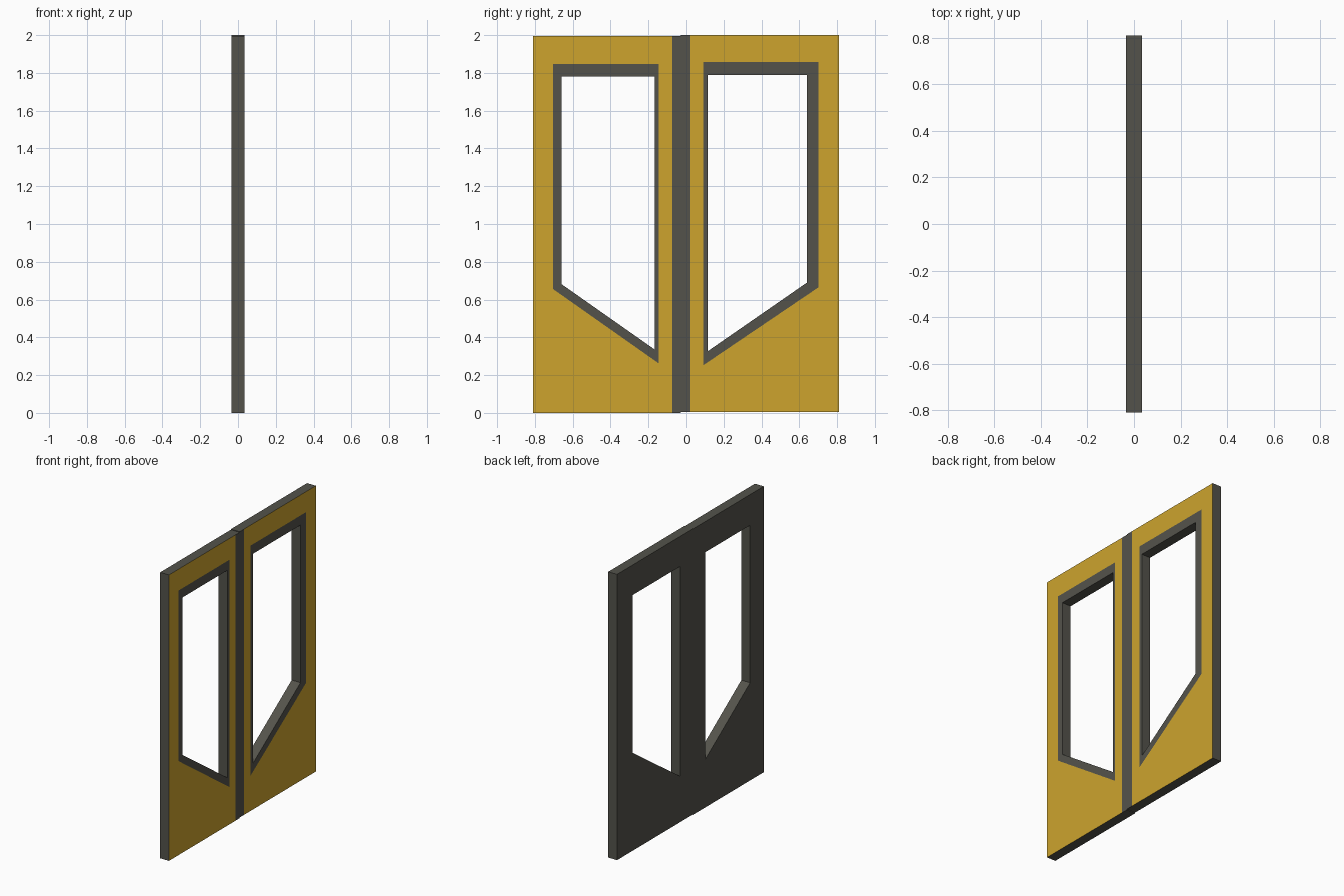
import bpy, bmesh

if "Cube" in bpy.data.objects:
    bpy.data.objects.remove(bpy.data.objects["Cube"])

def material(name, rgb):
    m = bpy.data.materials.new(name)
    m.diffuse_color = (*rgb, 1)
    m.use_nodes = True
    m.node_tree.nodes["Principled BSDF"].inputs["Base Color"].default_value = m.diffuse_color
    return m

YELLOW = material("yellow paint", (0.61, 0.372, 0.027))
DARK = material("dark grey rubber", (0.088, 0.086, 0.071))
X = 0.034  # half thickness

def door_leaf(name, panel, strip_edge, frame, hole):
    """Loops are four (y, z) corners: outer bottom, inner bottom, inner top, outer top."""
    bm = bmesh.new()

    def loop(pts, x):
        return [bm.verts.new((x, y, z)) for y, z in pts]

    def face(vs, mat=1):
        bm.faces.new(vs).material_index = mat

    def ring(a, b, mat=1, skip=()):
        for i in range(4):
            if i not in skip:
                j = (i + 1) % 4
                face((a[i], a[j], b[j], b[i]), mat)

    po, pf, ph = loop(panel, X), loop(frame, X), loop(hole, X)
    bo, bh = loop(panel, -X), loop(hole, -X)
    ring(po, pf, 0)              # yellow panel
    ring(pf, ph)                 # dark window border
    ring(ph, bh)                 # window reveal
    ring(bo, bh)                 # back
    ring(po, bo, skip=(1,))      # outer edges

    # dark seal strip along the meeting edge
    edge = [(strip_edge, panel[1][1]), (strip_edge, panel[2][1])]
    sf, sb = loop(edge, X), loop(edge, -X)
    face((po[1], sf[0], sf[1], po[2]))
    face((bo[1], sb[0], sb[1], bo[2]))
    face((po[1], sf[0], sb[0], bo[1]))
    face((po[2], sf[1], sb[1], bo[2]))
    face((sf[0], sf[1], sb[1], sb[0]))

    bmesh.ops.recalc_face_normals(bm, faces=bm.faces)
    me = bpy.data.meshes.new(name)
    bm.to_mesh(me)
    bm.free()
    me.materials.append(YELLOW)
    me.materials.append(DARK)
    bpy.context.collection.objects.link(bpy.data.objects.new(name, me))

def corners(outer, inner, z_outer, z_inner, top):
    return [(outer, z_outer), (inner, z_inner), (inner, top), (outer, top)]

door_leaf("left_door_leaf",
          corners(-0.81, -0.075, 0.0, 0.0, 1.996), -0.03,
          corners(-0.703, -0.145, 0.655, 0.262, 1.847),
          corners(-0.66, -0.166, 0.682, 0.335, 1.782))
door_leaf("right_door_leaf",
          corners(0.81, 0.02, 0.005, 0.005, 2.0), -0.03,
          corners(0.702, 0.092, 0.665, 0.252, 1.857),
          corners(0.641, 0.117, 0.69, 0.327, 1.79))
